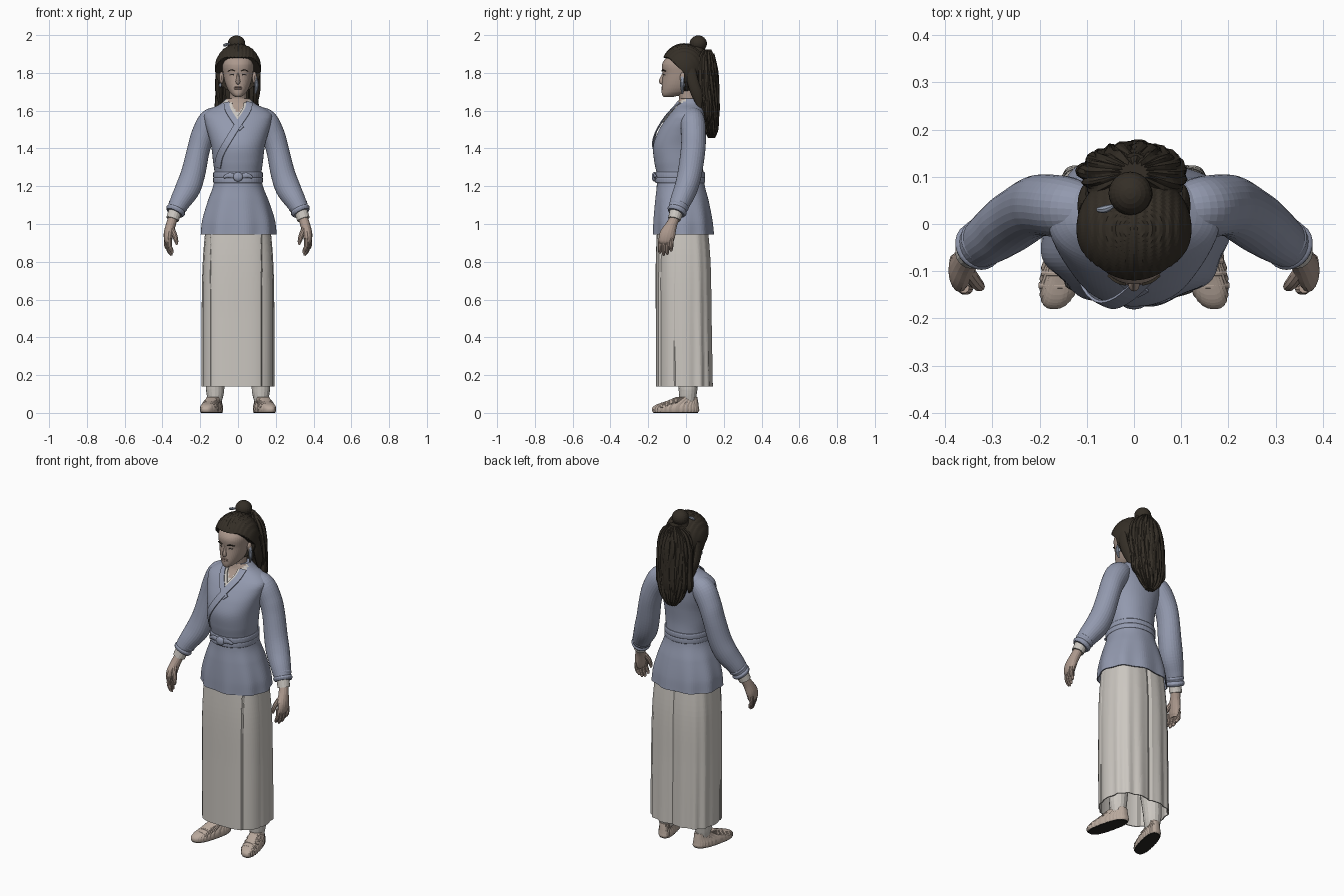
import bpy, bmesh, math, random
from mathutils import Vector

if "Cube" in bpy.data.objects:
    bpy.data.objects.remove(bpy.data.objects["Cube"])
random.seed(4)


def material(name, r, g, b):
    m = bpy.data.materials.new(name)
    m.use_nodes = True
    m.diffuse_color = (r, g, b, 1)
    m.node_tree.nodes["Principled BSDF"].inputs["Base Color"].default_value = (r, g, b, 1)
    return m


BLUE = material("jacket blue", .29, .32, .425)
CREAM = material("cream cloth", .60, .57, .53)
SKIN = material("skin", .41, .315, .265)
HAIR = material("dark brown hair", .035, .028, .02)
SHOE = material("woven straw", .49, .40, .34)
DARK = material("dark sole", .02, .018, .016)
LIPS = material("lips", .36, .25, .21)
SILVER = material("blue grey ornament", .28, .32, .40)
parts = []


def finish(name, bm, mats, rule=None, solid=0):
    """Turn a bmesh into a named, coloured object."""
    bmesh.ops.recalc_face_normals(bm, faces=bm.faces)
    mats = mats if isinstance(mats, list) else [mats]
    if rule:
        for f in bm.faces:
            f.material_index = rule(f.calc_center_median())
    me = bpy.data.meshes.new(name)
    bm.to_mesh(me)
    bm.free()
    for m in mats:
        me.materials.append(m)
    ob = bpy.data.objects.new(name, me)
    bpy.context.collection.objects.link(ob)
    if solid:
        ob.modifiers.new("thickness", "SOLIDIFY").thickness = solid
    parts.append(ob)
    return ob


def spline(rows, t):
    """Smooth curve through rows, read at first column = t."""
    i = max(k for k in range(len(rows) - 1) if k == 0 or rows[k][0] <= t)
    a, b = rows[i], rows[i + 1]
    p, q = rows[max(i - 1, 0)], rows[min(i + 2, len(rows) - 1)]
    h = b[0] - a[0]
    u = min(max((t - a[0]) / h, 0), 1)
    out = []
    for k in range(1, len(a)):
        ma = (b[k] - p[k]) / (b[0] - p[0]) * h
        mb = (q[k] - a[k]) / (q[0] - a[0]) * h
        out.append((2*u**3 - 3*u*u + 1)*a[k] + (u**3 - 2*u*u + u)*ma
                   + (3*u*u - 2*u**3)*b[k] + (u**3 - u*u)*mb)
    return out


def skin_rings(bm, rings, bottom=True):
    rings = [[bm.verts.new(c) for c in r] for r in rings]
    n = len(rings[0])
    for a, b in zip(rings, rings[1:]):
        for i in range(n):
            bm.faces.new((a[i], a[(i + 1) % n], b[(i + 1) % n], b[i]))
    if bottom:
        bm.faces.new(rings[0])
    bm.faces.new(rings[-1])


def loft(name, rows, mats, n=48, steps=30, p=2.2, shape=None, rule=None, solid=0, bottom=True):
    """Stack of rounded outlines: rows of height, half width, front y, back y."""
    bm, rings = bmesh.new(), []
    for s in range(steps + 1):
        z = rows[0][0] + (rows[-1][0] - rows[0][0]) * s / steps
        rx, yf, yb = spline(rows, z)
        ring = []
        for i in range(n):
            c, d = math.cos(math.tau * i / n), math.sin(math.tau * i / n)
            co = Vector((rx * math.copysign(abs(c) ** (2 / p), c),
                         (yf + yb) / 2 + (yb - yf) / 2 * math.copysign(abs(d) ** (2 / p), d), z))
            ring.append(shape(co, math.tau * i / n) if shape else co)
        rings.append(ring)
    skin_rings(bm, rings, bottom)
    return finish(name, bm, mats, rule, solid)


def tube(name, pts, mat, side=1, n=16, per=6):
    """Limb or lock through points of x, y, z, x radius, y radius."""
    rows = [(i, *p) for i, p in enumerate(pts)]
    bm, rings, last = bmesh.new(), [], (len(pts) - 1) * per
    at = [spline(rows, s / per) for s in range(last + 1)]
    for s, (x, y, z, ra, rb) in enumerate(at):
        t = Vector(at[min(s + 1, last)][:3]) - Vector(at[max(s - 1, 0)][:3])
        u = t.cross(Vector((0, 1, 0))).normalized()
        v = t.cross(u).normalized()
        ring = [Vector((x, y, z)) + u * ra * math.cos(math.tau * i / n)
                + v * rb * math.sin(math.tau * i / n) for i in range(n)]
        rings.append([(c.x * side, c.y, c.z) for c in ring])
    skin_rings(bm, rings)
    return finish(name, bm, mat)


def ball(name, centre, radii, mat, shape=None, seg=24):
    bm = bmesh.new()
    bmesh.ops.create_uvsphere(bm, u_segments=seg, v_segments=seg // 2, radius=1)
    for v in bm.verts:
        v.co = Vector([c + r * k for c, r, k in zip(centre, radii, v.co)])
        if shape:
            v.co = shape(v.co)
    return finish(name, bm, mat)


def front_y(rows, x, z, p=2.2):
    rx, yf, yb = spline(rows, z)
    return (yf + yb) / 2 - (yb - yf) / 2 * max(0, 1 - abs(x / rx) ** p) ** (1 / p)


def ribbon(name, path, width, rows, mat, lift=.004, steps=24):
    """Flat band lying on the front of a loft along an x, z path."""
    path = [(i, *p) for i, p in enumerate(path)]
    bm, grid, end = bmesh.new(), [], len(path) - 1
    for s in range(steps + 1):
        t = end * s / steps
        c = Vector(spline(path, t))
        d = (Vector(spline(path, min(t + .05, end))) - Vector(spline(path, max(t - .05, 0)))).normalized()
        line = []
        for k in range(5):
            q = c + Vector((-d.y, d.x)) * width * (k / 4 - .5)
            line.append(bm.verts.new((q.x, front_y(rows, q.x, q.y) - lift, q.y + lift * .6)))
        grid.append(line)
    for a, b in zip(grid, grid[1:]):
        for k in range(4):
            bm.faces.new((a[k], a[k + 1], b[k + 1], b[k]))
    return finish(name, bm, mat, solid=.006)


# Skirt with a raised front panel, a back seam and soft folds at the sides
def pleats(c, a):
    if c.y < -.06:
        c.y -= .01 if -.145 < c.x < .125 else 0
    else:
        w = .004 * math.cos(14 * a) * (1.2 - c.z) - (.008 if abs(c.x) < .006 else 0)
        c.x += w * math.cos(a)
        c.y += w * math.sin(a)
    return c


loft("skirt", [(.14, .19, -.15, .14), (.5, .19, -.15, .135), (.8, .185, -.15, .13), (1.05, .165, -.14, .11)],
     CREAM, n=192, p=2.9, shape=pleats, solid=.006, bottom=False)

# Jacket body with flared lower part and a neck opening
TORSO = [(.945, .2, -.172, .145), (1.02, .192, -.17, .138), (1.12, .162, -.163, .12), (1.2, .132, -.155, .1),
         (1.26, .124, -.155, .093), (1.33, .132, -.168, .09), (1.41, .142, -.174, .096), (1.48, .16, -.152, .104),
         (1.54, .176, -.118, .106), (1.58, .178, -.088, .102), (1.61, .145, -.062, .097),
         (1.635, .095, -.045, .088), (1.665, .06, -.036, .075)]


def hem_folds(c, a):
    w = .02 * max(0, 1.2 - c.z) * math.cos(9 * a)
    return c + Vector((w * math.cos(a), w * math.sin(a), 0))


def neckline(c):
    if c.y > 0:
        return 0
    return 2 if c.z > 1.585 + 1.3 * abs(c.x) else 1 if c.z > 1.535 + 1.5 * abs(c.x + .005) else 0


loft("jacket", TORSO, [BLUE, CREAM, SKIN], n=96, steps=90, shape=hem_folds, rule=neckline, solid=.006, bottom=False)
ribbon("inner_collar_right", [(-.042, 1.64), (-.033, 1.6), (.005, 1.545)], .02, TORSO, CREAM, .005)
ribbon("inner_collar_left", [(.042, 1.64), (.031, 1.6), (-.01, 1.54)], .02, TORSO, CREAM, .007)
ribbon("collar_right", [(-.062, 1.64), (-.053, 1.6), (-.015, 1.54), (.02, 1.5)], .03, TORSO, BLUE, .009)
ribbon("collar_left", [(.062, 1.64), (.05, 1.595), (0, 1.52), (-.05, 1.44), (-.095, 1.36), (-.112, 1.29)],
       .034, TORSO, BLUE, .012)

# Belt, two flat wraps and a knot
for i, z in enumerate((1.217, 1.245)):
    loft(f"belt_wrap_{i + 1}", [(z, .129, -.16, .098), (z + .004, .131, -.163, .101), (z + .026, .131, -.163, .101),
                                (z + .03, .128, -.16, .098)], BLUE, steps=12)
ball("belt_knot", (0, -.168, 1.25), (.026, .013, .025), BLUE)
for s, word in ((1, "left"), (-1, "right")):
    tube(f"belt_loop_{word}", [(.012, -.165, 1.25, .01, .007), (.045, -.165, 1.258, .014, .006),
                               (.075, -.157, 1.247, .006, .005)], BLUE, s)

# Limbs, hands and feet
for s, word in ((1, "left"), (-1, "right")):
    tube(f"{word}_sleeve", [(.09, .03, 1.585, .043, .05), (.142, .035, 1.545, .066, .065), (.185, .04, 1.47, .063, .065),
                            (.21, .037, 1.39, .06, .065), (.237, .02, 1.27, .064, .064),
                            (.265, .0, 1.19, .066, .062), (.302, -.027, 1.125, .056, .056),
                            (.33, -.047, 1.075, .046, .048)], BLUE, s, n=28)
    for k in range(2):
        tube(f"{word}_cuff_fold_{k + 1}", [(.312 + .012*k, -.032 - .01*k, 1.107 - .025*k, .046, .046),
                                           (.318 + .012*k, -.037 - .01*k, 1.095 - .025*k, .053, .053),
                                           (.324 + .012*k, -.042 - .01*k, 1.083 - .025*k, .046, .046)], BLUE, s, n=24)
    tube(f"{word}_inner_cuff", [(.33, -.048, 1.075, .036, .036), (.347, -.062, 1.025, .034, .034)], CREAM, s)
    tube(f"{word}_palm", [(.345, -.06, 1.03, .025, .026), (.356, -.077, .995, .026, .03), (.367, -.096, .95, .026, .041),
                          (.37, -.105, .915, .021, .04), (.368, -.108, .895, .012, .032)], SKIN, s)
    for k in range(4):
        x, y, tip = .006 * k - .009, -.135 + .02 * k, (.845, .833, .838, .855)[k]
        tube(f"{word}_finger_{k + 1}", [(.37 + x, y, .925, .012, .012), (.37 + x, y - .003, .885, .0115, .0115),
                                        (.361 + x, y - .004, tip + .015, .01, .01),
                                        (.355 + x, y - .003, tip, .005, .005)], SKIN, s, n=10)
    tube(f"{word}_thumb", [(.356, -.095, .985, .015, .016), (.337, -.122, .945, .014, .014),
                           (.327, -.132, .91, .011, .011), (.324, -.132, .89, .005, .005)], SKIN, s, n=10)
    tube(f"{word}_trouser_leg", [(.09, 0, .7, .075, .075), (.105, .005, .35, .06, .06), (.12, .01, .16, .05, .052),
                                 (.121, .01, .11, .047, .048), (.122, .008, .06, .036, .042)], CREAM, s)

    # Woven shoe turned slightly outward, dark underneath
    def turn(c, a, s=s):
        w = 1 + .03 * math.cos(32 * a)
        return Vector(((.122 + c.x * w - (c.y - .02) * .24) * s, c.y, c.z))
    FOOT = [(0, .043, -.172, .062), (.012, .047, -.18, .07), (.03, .047, -.176, .068), (.045, .043, -.155, .066),
            (.06, .038, -.11, .064), (.085, .034, -.05, .06)]
    loft(f"{word}_shoe", FOOT, [SHOE, DARK], n=128, p=2.6, shape=turn, rule=lambda c: int(c.z < .004), steps=20)
    for k in range(4):
        y, z = -.13 + .026 * k, .048 + .009 * k
        pts = [(-.04, z - .02), (-.025, z - .004), (0, z + .001), (.025, z - .004), (.04, z - .02)]
        rows = [turn(Vector((x, y, h)), 0) for x, h in pts]
        tube(f"{word}_shoe_strap_{k + 1}", [(*r, .005, .008) for r in rows], SHOE, n=8)

# Neck and head
tube("neck", [(0, .02, 1.6, .055, .05), (0, .01, 1.66, .045, .045), (0, 0, 1.74, .045, .05)], SKIN, n=24)
HEAD = [(1.672, .014, -.118, -.07), (1.682, .03, -.126, -.03), (1.705, .05, -.129, .03), (1.74, .066, -.127, .06),
        (1.79, .078, -.123, .08), (1.85, .084, -.125, .085), (1.9, .068, -.085, .075), (1.925, .04, -.045, .04)]
loft("head", HEAD, SKIN, steps=36)
tube("nose", [(0, -.112, 1.802, .006, .01), (0, -.124, 1.775, .008, .011), (0, -.129, 1.755, .012, .014),
              (0, -.12, 1.742, .009, .008)], SKIN, n=12)
for word, z, h in (("upper_lip", 1.724, .005), ("lower_lip", 1.716, .006)):
    ball(word, (0, -.124, z), (.021, .007, h), LIPS, seg=16)
for s, word in ((1, "left"), (-1, "right")):
    ribbon(f"{word}_eye", [(s*.021, 1.788), (s*.032, 1.791), (s*.044, 1.788)], .005, HEAD, DARK, .001, 8)
    ribbon(f"{word}_brow", [(s*.017, 1.81), (s*.033, 1.815), (s*.052, 1.809)], .004, HEAD, HAIR, .001, 8)
    ball(f"{word}_ear", (s*.087, -.012, 1.775), (.012, .02, .032), SKIN, seg=16)
    ball(f"{word}_earring", (s*.094, -.012, 1.735), (.007, .007, .012), SILVER, seg=12)
tube("left_ear_tassel", [(.092, -.018, 1.78, .007, .008), (.099, -.021, 1.735, .011, .011),
                         (.092, -.018, 1.69, .005, .005)], SILVER, n=10)


# Hair: swept cap with open face, bun, long tail with wavy locks
def hairline(c):
    c.z += .002 * math.cos(c.x * 330)
    if c.z < 1.88:
        c.y = max(c.y, -.01 - max(0, c.z - 1.8) * 1.05)
    return c


ball("hair_cap", (0, -.01, 1.825), (.122, .122, .13), HAIR, hairline, seg=96)
ball("hair_bun", (-.008, .065, 1.955), (.046, .046, .043), HAIR)
tube("bun_tie", [(-.006, .055, 1.915, .048, .048), (-.007, .06, 1.935, .042, .042)], HAIR, n=24)
tube("hairpin", [(-.078, .03, 1.945, .005, .005), (-.06, .032, 1.95, .008, .008), (-.04, .04, 1.955, .003, .003)],
     SILVER, n=8)
loft("hair_tail", [(1.455, .025, .12, .15), (1.5, .065, .1, .168), (1.6, .098, .075, .172), (1.7, .108, .045, .17),
                   (1.8, .108, .04, .16), (1.88, .083, .045, .152), (1.925, .03, .085, .13)], HAIR, n=64,
     shape=lambda c, a: c + Vector((math.cos(a), math.sin(a), 0)) * .004 * math.cos(18 * a + 12 * c.z))
for i in range(15):
    f = i / 7 - 1
    x, back = .093 * f, .158 - .05 * f * f
    low = 1.47 + .08 * abs(f) + random.uniform(-.02, .02)
    w = [random.uniform(-.018, .018) for _ in range(4)]
    tube(f"hair_lock_{i + 1}", [(x*.5, back - .015, 1.9, .008, .008), (x*.9 + w[0], back, 1.8, .017, .015),
                                (x*1.05 + w[1], back + .003, 1.68, .019, .017), (x + w[2], back + .004, 1.58, .018, .016),
                                (x*.8 + w[3], back - .008, low, .005, .005)], HAIR, n=10)
for s, word in ((1, "left"), (-1, "right")):
    tube(f"{word}_side_lock", [(.102, .02, 1.82, .015, .03), (.102, .04, 1.74, .018, .03), (.098, .06, 1.68, .016, .028),
                               (.09, .075, 1.61, .005, .008)], HAIR, s)

# Smooth shading with crisp edges
for ob in bpy.context.view_layer.objects:
    ob.select_set(ob in parts)
bpy.context.view_layer.objects.active = parts[0]
bpy.ops.object.shade_smooth_by_angle(angle=math.radians(40))
